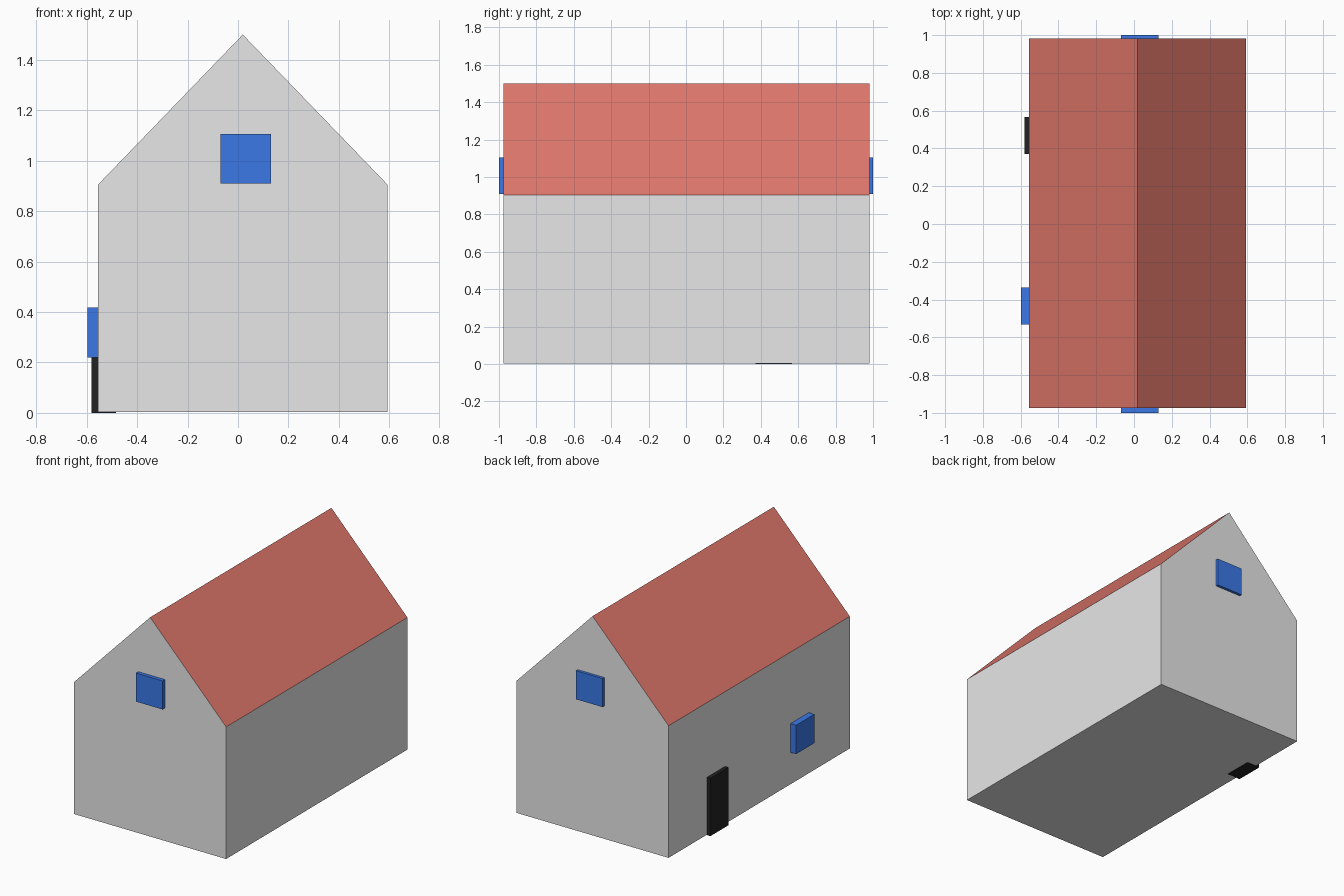
import bpy
import bmesh

cube = bpy.data.objects.get("Cube")
if cube:
    bpy.data.objects.remove(cube, do_unlink=True)


def material(name, rgb):
    mat = bpy.data.materials.new(name)
    mat.use_nodes = True
    colour = (*rgb, 1.0)
    mat.diffuse_color = colour
    mat.node_tree.nodes["Principled BSDF"].inputs["Base Color"].default_value = colour
    return mat


wall_grey = material("wall grey", (0.8, 0.8, 0.8))
roof_red = material("roof red", (0.75, 0.185, 0.15))
window_blue = material("window blue", (0.045, 0.2, 0.84))
door_black = material("door black", (0.016, 0.016, 0.016))


def add_object(name, bm, *materials):
    bmesh.ops.recalc_face_normals(bm, faces=bm.faces)
    mesh = bpy.data.meshes.new(name)
    bm.to_mesh(mesh)
    bm.free()
    for mat in materials:
        mesh.materials.append(mat)
    obj = bpy.data.objects.new(name, mesh)
    bpy.context.collection.objects.link(obj)
    return obj


def box(name, low, high, mat):
    bm = bmesh.new()
    bmesh.ops.create_cube(bm, size=1)
    for v in bm.verts:
        for i in range(3):
            v.co[i] = low[i] if v.co[i] < 0 else high[i]
    return add_object(name, bm, mat)


# House body: gabled profile extruded front to back, with red roof slopes
LEFT, RIGHT, FRONT, BACK = 0.593, -0.555, -0.975, 0.981
BASE, EAVE, RIDGE = 0.003, 0.905, 1.5
middle = (LEFT + RIGHT) / 2
profile = [(RIGHT, BASE), (LEFT, BASE), (LEFT, EAVE), (middle, RIDGE), (RIGHT, EAVE)]

bm = bmesh.new()
gable = bm.faces.new([bm.verts.new((x, FRONT, z)) for x, z in profile])
result = bmesh.ops.extrude_face_region(bm, geom=[gable], use_keep_orig=True)
moved = [g for g in result["geom"] if isinstance(g, bmesh.types.BMVert)]
bmesh.ops.translate(bm, verts=moved, vec=(0, BACK - FRONT, 0))
bmesh.ops.recalc_face_normals(bm, faces=bm.faces)
for face in bm.faces:
    face.material_index = 1 if face.normal.z > 0.1 else 0
add_object("house_body", bm, wall_grey, roof_red)

# Gable windows, front and back
DEPTH = 0.1
for name, y in (("front_window", -1), ("back_window", 1 - DEPTH)):
    box(name, (-0.07, y, 0.91), (0.13, y + DEPTH, 1.105), window_blue)

# Window and door on the right wall
box("side_window", (-0.597, -0.532, 0.22), (-0.497, -0.336, 0.417), window_blue)
box("door", (-0.581, 0.371, 0), (-0.483, 0.567, 0.395), door_black)
